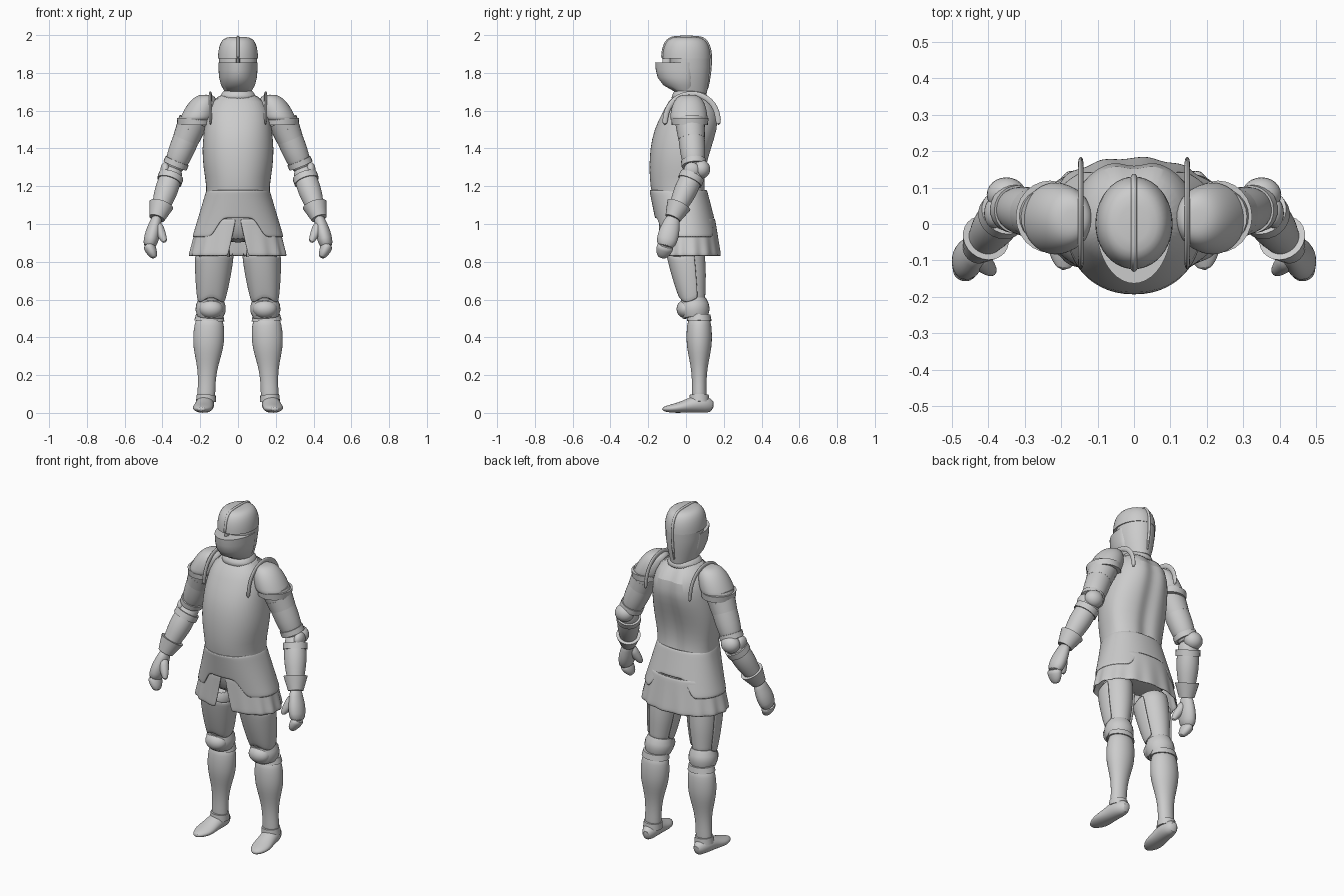
import bpy, bmesh
from math import sin, cos, pi, tau, exp, copysign, radians
from mathutils import Vector

cube = bpy.data.objects.get("Cube")
if cube:
    bpy.data.objects.remove(cube, do_unlink=True)

GREY = (0.6, 0.6, 0.6, 1)
steel = bpy.data.materials.new("light_grey_steel")
steel.use_nodes = True
steel.diffuse_color = GREY
steel.node_tree.nodes["Principled BSDF"].inputs["Base Color"].default_value = GREY

SIDE, DEPTH = Vector((1, 0, 0)), Vector((0, 1, 0))


def skin(name, rows, closed=True, cap=True, pair=False, smooth=True, thickness=0):
    """Bridge rows of points into one shaded object, mirrored if it is a pair."""
    bm = bmesh.new()
    grid = [[bm.verts.new(point) for point in row] for row in rows]
    for lower, upper in zip(grid, grid[1:]):
        count = len(lower)
        for i in range(count if closed else count - 1):
            j = (i + 1) % count
            bm.faces.new((lower[i], lower[j], upper[j], upper[i]))
    if closed and cap:
        bm.faces.new(grid[0])
        bm.faces.new(grid[-1])
    bmesh.ops.recalc_face_normals(bm, faces=bm.faces)
    mesh = bpy.data.meshes.new(name)
    bm.to_mesh(mesh)
    bm.free()
    mesh.materials.append(steel)
    ob = bpy.data.objects.new(name, mesh)
    bpy.context.collection.objects.link(ob)
    bpy.ops.object.select_all(action="DESELECT")
    ob.select_set(True)
    bpy.context.view_layer.objects.active = ob
    bpy.ops.object.shade_smooth_by_angle(angle=radians(40))
    if thickness:
        solid = ob.modifiers.new("thickness", "SOLIDIFY")
        solid.thickness, solid.offset = thickness, 0
    if smooth:
        ob.modifiers.new("smooth", "SUBSURF").levels = 1
        ob.modifiers["smooth"].render_levels = 1
    if pair:
        ob.modifiers.new("mirror", "MIRROR")


def steps(count, start=0, end=1):
    """Evenly spaced values, both ends included."""
    return [start + (end - start) * i / (count - 1) for i in range(count)]


def oval(angle, z, width, front, back, power=2):
    """Point on a body section; angle zero is the front."""
    x, y = sin(angle), -cos(angle)
    x = copysign(abs(x) ** (2 / power), x) * width
    y = copysign(abs(y) ** (2 / power), y) * (back if y > 0 else front)
    return Vector((x, y, z))


def ring(*section, count=40):
    return [oval(tau * k / count, *section) for k in range(count)]


def column(name, top, bottom, widths, fronts, backs, **options):
    """Stack of evenly spaced body sections, listed from the top down."""
    heights = steps(len(widths), top, bottom)
    skin(name, [ring(*section) for section in zip(heights, widths, fronts, backs)], **options)


def dome(name, base, width, front, back, height, lean=0, power=0.5, **options):
    """Rounded cap over an oval, leaning along x as it rises."""
    rows = []
    for a in steps(9, 0, radians(85)):
        k = cos(a) ** power
        shift = Vector(base) + Vector((lean * sin(a), 0, height * sin(a)))
        rows.append([p + shift for p in ring(0, width * k, front * k, back * k)])
    skin(name, rows, **options)


def sweep(name, path, widths, depths, axis, count=24, **options):
    """Ellipses square to a path, their widths along the given axis."""
    rows = []
    for i, centre in enumerate(path):
        along = (path[min(i + 1, len(path) - 1)] - path[max(i - 1, 0)]).normalized()
        u = (axis - along * axis.dot(along)).normalized()
        v = along.cross(u)
        rows.append([centre + u * widths[i] * cos(tau * k / count)
                     + v * depths[i] * sin(tau * k / count) for k in range(count)])
    skin(name, rows, **options)


def limb(name, bone, radii, span=(0, 1), flat=1, axis=DEPTH, **options):
    """Pair of tapered tubes over a span of a bone, with evenly spaced radii."""
    path = [bone[0].lerp(bone[1], t) for t in steps(len(radii), *span)]
    sweep(name, path, radii, [r * flat for r in radii], axis, pair=True, **options)


def ball(name, centre, width, depth, height):
    rows = []
    for a in steps(13, 0.05, pi - 0.05):
        row = ring(height * cos(a), width * sin(a), depth * sin(a), depth * sin(a), count=24)
        rows.append([p + Vector(centre) for p in row])
    skin(name, rows, pair=True, smooth=False)


# Cuirass with a groove down the upper back
widths = (.11, .165, .18, .19, .185, .165, .17, .205, .2)
fronts = (.065, .12, .17, .19, .195, .19, .17, .13, .12)
backs = (.1, .185, .175, .14, .11, .1, .12, .15, .14)
rows = []
for section in zip(steps(len(widths), 1.7, .9), widths, fronts, backs):
    row = ring(*section, 2.2, count=48)
    for p in row:
        if p.y > .06:
            p.y -= .02 * exp(-(p.x / .04) ** 2)
    rows.append(row)
skin("cuirass", rows)
column("collar", 1.72, 1.65, (.07, .09, .11), (.06, .07, .09), (.09, .11, .13))

# Hip plate, its lower edge arched at front and back
rows = []
for drop in steps(9):
    row = []
    for angle in steps(65, 0, tau)[:-1]:
        s = min(1, max(0, (abs(cos(angle)) - .8) / .15))
        t = drop * (1 - .4 * s * s * (3 - 2 * s))
        row.append(oval(angle, 1.18 - .25 * t, .163 + .075 * t, .19 - .05 * t,
                        .107 + .065 * t, 2.15))
    rows.append(row)
skin("hip_plate", rows, cap=False, thickness=.008)

# Pleated skirt, split at the front
rows = []
for t in steps(7):
    gap = .04 + .15 * t
    row = []
    for angle in steps(97, gap, tau - gap):
        p = oval(angle, 1.03 - .2 * t, .205 + .05 * t, .14, .15 + .03 * t, 2.15)
        flare = 1 + .02 * t * sin(15 * angle)
        row.append(Vector((p.x * flare, p.y * flare, p.z)))
    rows.append(row)
skin("skirt", rows, closed=False, thickness=.008)

# Helmet: eye recess between the chin guard and the brow
column("helmet_skull", 1.9, 1.69, (.1, .1, .09, .07), (.085, .085, .08, .05),
       (.128, .128, .12, .11), smooth=False)
dome("helmet_brow", (0, 0, 1.875), .106, .124, .13, .115, power=.4, smooth=False)
column("chin_guard", 1.855, 1.695, (.104, .103, .1, .09, .067), (.163, .16, .15, .12, .05),
       [.06] * 5, smooth=False)
crest = [Vector((0, .003 - .127 * copysign(abs(cos(a)) ** .4, cos(a)), 1.875 + .115 * sin(a)))
         for a in steps(17, 0, pi)]
crest += [Vector((0, .127, 1.8)), Vector((0, .108, 1.7))]
size = [.009] * len(crest)
sweep("helmet_crest", crest, size, size, SIDE, count=8)
bar = [Vector((0, -.1, z)) for z in (1.85, 1.88)]
sweep("nose_bar", bar, [.01] * 2, [.025] * 2, SIDE, count=8, smooth=False)

# Shoulders
rim = [Vector((.146, .03 + .143 * cos(a), 1.52 + .17 * sin(a) ** .8)) for a in steps(13, 0, 3.14)]
sweep("shoulder_rims", rim, [.008] * 13, [.016] * 13, SIDE, count=8, pair=True)
dome("shoulder_domes", (.225, .015, 1.54), .09, .1, .1, .145, lean=-.055, power=.6, pair=True)

# Arms
shoulder, elbow = Vector((.23, .02, 1.56)), Vector((.345, .045, 1.28))
wrist, knuckle = Vector((.43, -.07, 1.03)), Vector((.47, -.11, .88))
upper_arm, forearm = (shoulder, elbow), (elbow, wrist)
straight = (shoulder, shoulder - Vector((0, 0, .1)))
limb("shoulder_bands", straight, (.099, .096), (0, .35), .95, smooth=False)
for i in range(2):
    start = .05 + .15 * i
    limb(f"upper_arm_plate_{i + 1}", upper_arm, (.08 - .004 * i, .074 - .004 * i),
         (start, start + .2), smooth=False)
limb("upper_arms", upper_arm, (.07, .07, .07, .065, .05))
limb("forearms", forearm, (.05, .058, .063, .058, .045, .04), (-.1, 1))
limb("upper_elbow_bands", upper_arm, (.066, .066), (.8, .9), smooth=False)
limb("lower_elbow_bands", forearm, (.067, .067), (.1, .22), smooth=False)
ball("elbow_cups", (.35, .08, 1.29), .054, .048, .05)
ball("elbow_wings", (.385, .03, 1.285), .026, .042, .042)
limb("gauntlet_cuffs", forearm, (.066, .054, .042), (.72, 1), smooth=False)
limb("palms", (wrist, knuckle), (.036, .045, .056, .056, .045), (-.1, 1.05), .72)
limb("fingers", (knuckle, Vector((.44, -.13, .82))), (.046, .045, .038, .02), (-.2, 1), .7)
limb("thumbs", (Vector((.43, -.09, 1)), Vector((.385, -.135, .9))), (.03, .027, .023, .012))

# Legs
hip, knee = Vector((.12, 0, .9)), Vector((.145, .045, .55))
thigh = (hip, knee)
shin = (Vector((.15, .07, .52)), Vector((.17, .07, .05)))
limb("thighs", thigh, (.095, .092, .088, .08, .066, .06), flat=.9)
rows = []
for t in steps(6, .17, .87):
    centre, r = hip.lerp(knee, t), .1 - .04 * t * t
    rows.append([centre + Vector((r * sin(a), -(r + .015 * (1 - t)) * cos(a), .012 * cos(3 * a)))
                 for a in steps(25, -1.9, 1.9)])
skin("thigh_plates", rows, closed=False, pair=True, thickness=.008)
limb("knee_bands", thigh, (.066, .078, .08, .068), (.85, 1.12), smooth=False)
ball("knee_cups", (.143, 0, .55), .064, .05, .05)
limb("greaves", shin, (.066, .08, .084, .08, .065, .052, .047, .047, .05), flat=.82, axis=SIDE)
limb("greave_rims", shin, (.072, .08), (0, .07), .82, SIDE, smooth=False)
limb("ankle_bands", shin, (.05, .053), (.9, .98), axis=SIDE, smooth=False)

# Feet, soles on the ground
heights = (.03, .046, .048, .037, .028, .022, .01)
path = [Vector((.165 + .03 * t, .147 - .275 * t, max(h, .02)))
        for t, h in zip(steps(len(heights)), heights)]
sweep("feet", path, (.02, .045, .05, .05, .056, .048, .016), heights, SIDE, pair=True)
